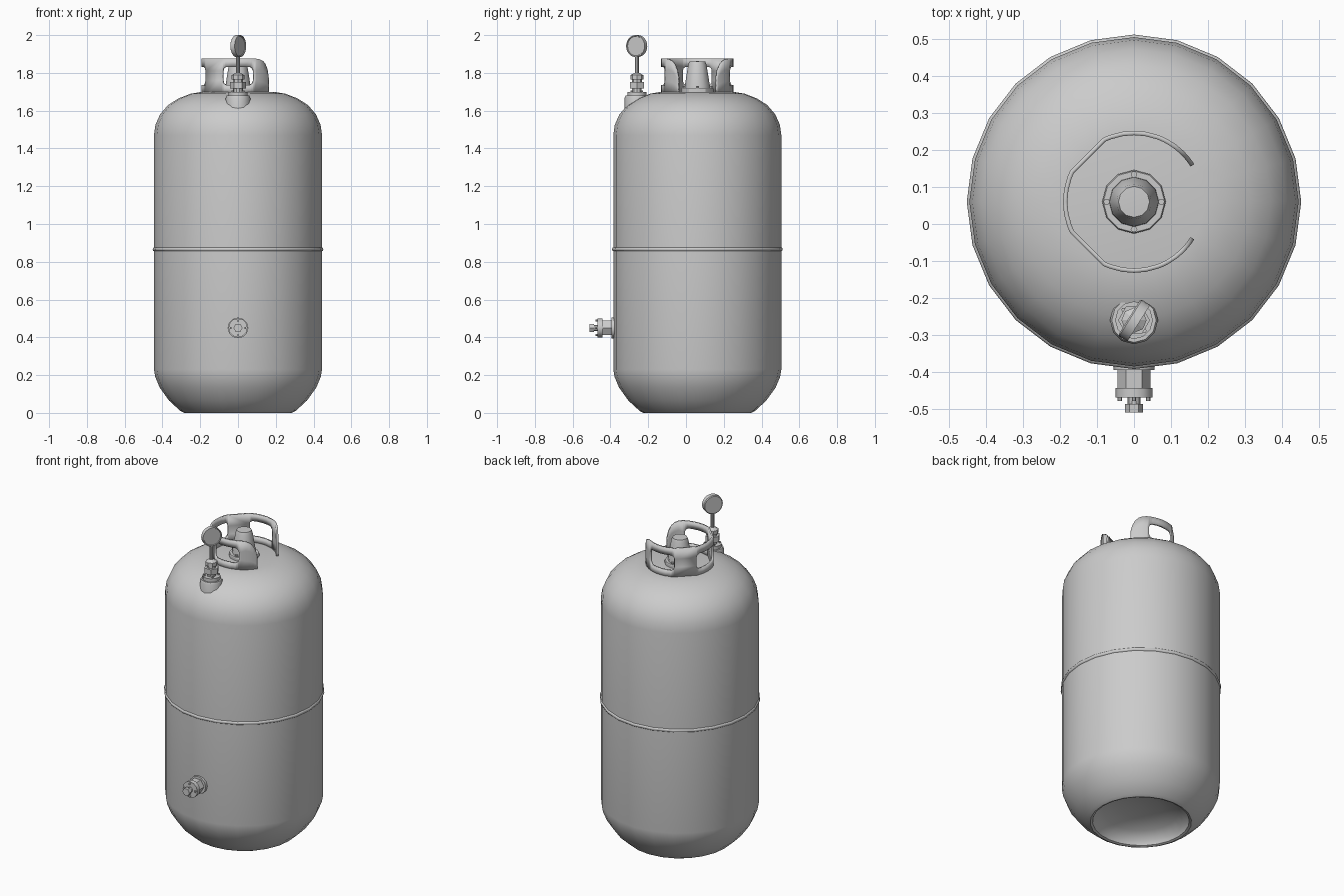
import bpy, bmesh
from math import sin, cos, radians, pi
from mathutils import Matrix

if "Cube" in bpy.data.objects:
    bpy.data.objects.remove(bpy.data.objects["Cube"])

CY = 0.06      # tank axis in y
GY = -0.26     # gauge axis in y
VZ = 0.45      # side valve height


def finish(name, bm, angle=35):
    bmesh.ops.remove_doubles(bm, verts=bm.verts, dist=1e-5)
    bmesh.ops.recalc_face_normals(bm, faces=bm.faces)
    me = bpy.data.meshes.new(name)
    bm.to_mesh(me)
    bm.free()
    ob = bpy.data.objects.new(name, me)
    bpy.context.collection.objects.link(ob)
    bpy.ops.object.select_all(action='DESELECT')
    ob.select_set(True)
    bpy.context.view_layer.objects.active = ob
    if angle:
        bpy.ops.object.shade_smooth_by_angle(angle=radians(angle))
    return ob


def lathe(name, profile, sides, matrix, angle=35, turn=0.0, closed=False):
    """Revolve (radius, height) points round local z."""
    bm = bmesh.new()
    rings = []
    for r, z in profile:
        if r == 0:
            rings.append([bm.verts.new((0, 0, z))] * sides)
        else:
            rings.append([bm.verts.new((r * cos(turn + 2 * pi * i / sides),
                                        r * sin(turn + 2 * pi * i / sides), z))
                          for i in range(sides)])
    pairs = list(zip(rings, rings[1:]))
    if closed:
        pairs.append((rings[-1], rings[0]))
    for a, b in pairs:
        for i in range(sides):
            j = (i + 1) % sides
            bm.faces.new(list(dict.fromkeys((a[i], a[j], b[j], b[i]))))
    bm.transform(matrix)
    return finish(name, bm, angle)


def rod(name, r, z0, z1, sides, matrix, angle=35, turn=0.0):
    return lathe(name, [(0, z0), (r, z0), (r, z1), (0, z1)], sides, matrix, angle, turn)


def bolts(name, count, ring, r, z0, z1, matrix, turn=0.0):
    for i in range(count):
        a = turn + 2 * pi * i / count
        rod(f"{name}_{i + 1}", r, z0, z1, 6,
            matrix @ Matrix.Translation((ring * cos(a), ring * sin(a), 0)), 0)


# Tank shell with recessed underside, and the middle weld seam
tank = Matrix.Translation((0, CY, 0))
lathe("tank_body", [(0, 0.10), (0.12, 0.09), (0.21, 0.065), (0.262, 0.03), (0.272, 0.005),
                    (0.285, 0), (0.305, 0.01), (0.365, 0.065), (0.415, 0.135), (0.438, 0.19),
                    (0.445, 0.23), (0.445, 0.865), (0.445, 1.47), (0.437, 1.525),
                    (0.413, 1.58), (0.37, 1.63), (0.315, 1.665), (0.25, 1.69),
                    (0.19, 1.70), (0, 1.70)], 24, tank, 40)
lathe("weld_seam", [(0.44, 0.855), (0.449, 0.858), (0.452, 0.866), (0.449, 0.874),
                    (0.44, 0.877)], 24, tank, 60, closed=True)

# Collar: curved guard with three handle windows and swept front ends
WINDOWS = (90, 180, 270)
offsets = (-26, -24, -20, -10, 0, 10, 20, 24, 26)
ends = (32, 35, 40, 46, 53, 60)
tops = dict(zip(ends, (1.775, 1.815, 1.845, 1.863, 1.872, 1.875)))
angles = sorted(set(ends) | {360 - e for e in ends} | {w + o for w in WINDOWS for o in offsets})
bm = bmesh.new()
cols = []
for a in angles:
    d = min(abs(a - w) for w in WINDOWS)
    inset = 0.022 if d >= 26 else 0.008 if d >= 24 else 0
    zs = (1.69, 1.737 + inset, 1.832 - inset, 1.875)
    top = tops.get(min(a, 360 - a), 1.875)
    if top < 1.875:
        zs = [1.69 + (top - 1.69) * t for t in (0, 0.35, 0.7, 1)]
    cols.append([bm.verts.new((0.192 * cos(radians(a)), CY + 0.192 * sin(radians(a)), z))
                 for z in zs])
for k, (p, q) in enumerate(zip(cols, cols[1:])):
    mid = (angles[k] + angles[k + 1]) / 2
    for row in range(3):
        if row == 1 and min(abs(mid - w) for w in WINDOWS) < 26:
            continue
        bm.faces.new((p[row], q[row], q[row + 1], p[row + 1]))
collar = finish("collar", bm)
solid = collar.modifiers.new("thickness", 'SOLIDIFY')
solid.thickness = 0.012
solid.offset = -1

# Central valve: bolted flange and tapered cap
lathe("cap_flange", [(0, 1.69), (0.086, 1.69), (0.086, 1.715), (0.083, 1.72), (0, 1.72)],
      12, tank, 30)
lathe("valve_cap", [(0, 1.71), (0.068, 1.71), (0.066, 1.735), (0.048, 1.845), (0.042, 1.86),
                    (0, 1.862)], 12, tank, 40)
bolts("cap_bolt", 4, 0.074, 0.009, 1.71, 1.73, tank)

# Pressure gauge on its boss
gauge = Matrix.Translation((0, GY, 0))
lathe("gauge_boss", [(0, 1.56), (0.065, 1.56), (0.065, 1.668), (0.06, 1.68), (0, 1.68)],
      12, gauge)
rod("gauge_flange", 0.051, 1.675, 1.70, 12, gauge)
bolts("gauge_bolt", 4, 0.04, 0.006, 1.695, 1.708, gauge, pi / 4)
rod("gauge_neck", 0.026, 1.69, 1.725, 10, gauge)
rod("gauge_nut", 0.043, 1.718, 1.752, 6, gauge, 0)
lathe("gauge_upper_fitting", [(0, 1.75), (0.026, 1.75), (0.026, 1.765), (0.034, 1.765),
                              (0.034, 1.788), (0.013, 1.80), (0, 1.80)], 8, gauge, 0)
rod("gauge_stem", 0.011, 1.79, 1.90, 10, gauge)
dial = (Matrix.Translation((0, GY, 1.942)) @ Matrix.Rotation(radians(-32), 4, 'Z')
        @ Matrix.Rotation(pi / 2, 4, 'Y'))
lathe("gauge_dial", [(0, -0.015), (0.053, -0.015), (0.058, -0.011), (0.058, 0.015),
                     (0.053, 0.015), (0.051, 0.011), (0, 0.011)], 24, dial)

# Side outlet valve, built along -y
side = Matrix.Translation((0, -0.385, VZ)) @ Matrix.Rotation(pi / 2, 4, 'X')
rod("outlet_base", 0.055, -0.02, 0.010, 12, side)
rod("outlet_body", 0.044, 0.005, 0.060, 6, side, 0)
rod("outlet_flange", 0.050, 0.058, 0.084, 12, side)
bolts("outlet_bolt", 4, 0.038, 0.006, 0.080, 0.094, side)
rod("outlet_neck", 0.017, 0.080, 0.110, 10, side)
rod("outlet_nut", 0.024, 0.102, 0.125, 6, side, 0)
